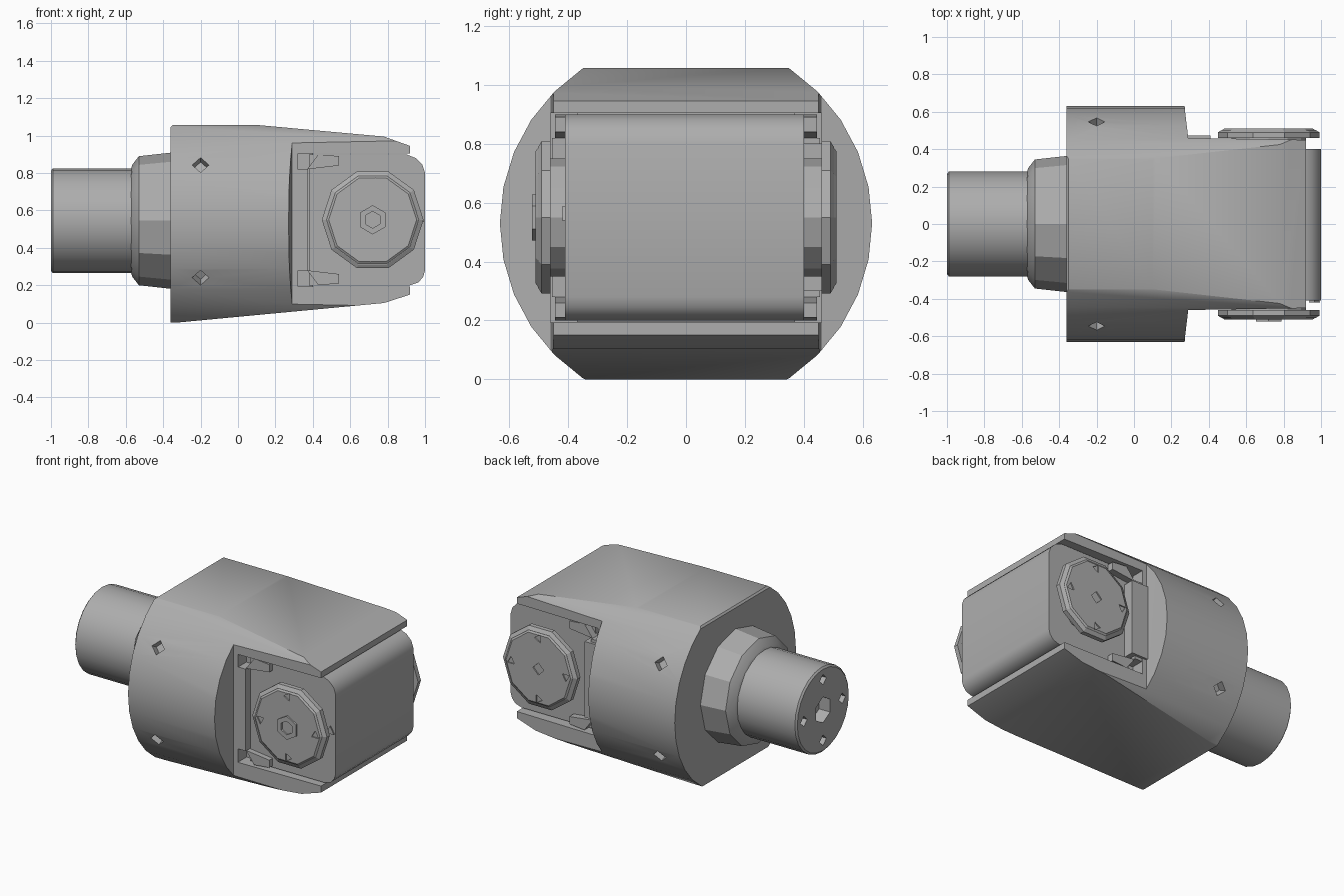
import bpy, bmesh, math
from mathutils import Vector, Matrix

cube = bpy.data.objects.get("Cube")
if cube:
    bpy.data.objects.remove(cube, do_unlink=True)

grey = bpy.data.materials.new("machined_grey")
grey.use_nodes = True
GREY = (0.42, 0.42, 0.42, 1)
grey.diffuse_color = GREY
grey.node_tree.nodes["Principled BSDF"].inputs["Base Color"].default_value = GREY

AXIS_Z = 0.545   # height of the shaft axis
HUB_X = 0.72     # position of the joint pivot


def finish(name, bm):
    bmesh.ops.recalc_face_normals(bm, faces=bm.faces)
    mesh = bpy.data.meshes.new(name)
    bm.to_mesh(mesh)
    bm.free()
    mesh.materials.append(grey)
    obj = bpy.data.objects.new(name, mesh)
    bpy.context.collection.objects.link(obj)
    return obj


def prism(name, points, depth):
    """Extrude a closed outline of 3D points along depth."""
    bm = bmesh.new()
    face = bm.faces.new([bm.verts.new(p) for p in points])
    ext = bmesh.ops.extrude_face_region(bm, geom=[face])["geom"]
    moved = [v for v in ext if isinstance(v, bmesh.types.BMVert)]
    bmesh.ops.translate(bm, verts=moved, vec=Vector(depth))
    return finish(name, bm)


def side_prism(name, outline, y0, y1):
    return prism(name, [(x, y0, z) for x, z in outline], (0, y1 - y0, 0))


def box(name, x0, x1, y0, y1, z0, z1):
    return side_prism(name, [(x0, z0), (x1, z0), (x1, z1), (x0, z1)], y0, y1)


def rod(name, centre, direction, radius, length, sides, radius2=None, turn=0):
    """Cylinder or cone centred on a point."""
    bm = bmesh.new()
    rot = Vector(direction).to_track_quat("Z", "Y").to_matrix().to_4x4()
    mat = Matrix.Translation(centre) @ rot @ Matrix.Rotation(turn, 4, "Z")
    bmesh.ops.create_cone(bm, cap_ends=True, segments=sides, radius1=radius,
                          radius2=radius if radius2 is None else radius2,
                          depth=length, matrix=mat)
    return finish(name, bm)


def lathe(name, profile, sides):
    """Turn an (x, radius) profile around the shaft axis."""
    bm = bmesh.new()
    rings = []
    for x, r in profile:
        rings.append([bm.verts.new((x, r * math.sin(math.tau * i / sides),
                                    AXIS_Z + r * math.cos(math.tau * i / sides)))
                      for i in range(sides)])
    for a, b in zip(rings, rings[1:]):
        for i in range(sides):
            j = (i + 1) % sides
            bm.faces.new((a[i], a[j], b[j], b[i]))
    bm.faces.new(rings[0])
    bm.faces.new(rings[-1])
    return finish(name, bm)


def boolean(obj, cutters, operation="DIFFERENCE"):
    bpy.context.view_layer.objects.active = obj
    for cutter in cutters:
        mod = obj.modifiers.new("cut", "BOOLEAN")
        mod.operation, mod.solver, mod.object = operation, "EXACT", cutter
        bpy.ops.object.modifier_apply(modifier=mod.name)
        bpy.data.objects.remove(cutter, do_unlink=True)


def smooth(obj, angle=30):
    bpy.ops.object.select_all(action="DESELECT")
    obj.select_set(True)
    bpy.context.view_layer.objects.active = obj
    bpy.ops.object.shade_smooth_by_angle(angle=math.radians(angle))


# Housing: round barrel trimmed by a tapering side profile
housing = rod("housing", (0.29, 0, 0.53), (1, 0, 0), 0.632, 1.3, 32)
trim = side_prism("trim", [(-0.36, 0.0), (-0.33, 0.0), (0.78, 0.105), (0.92, 0.15),
                           (0.92, 0.195), (0.92, 0.905), (0.92, 0.945), (0.78, 0.995),
                           (0.1, 1.057), (-0.35, 1.057), (-0.365, 1.04),
                           (-0.365, 0.03)], -0.8, 0.8)
boolean(housing, [trim], "INTERSECT")
cutters = [box("mouth", 0.32, 1.2, -0.9, 0.9, 0.193, 0.905)]
for s in (-1, 1):
    # Flat flank in front of the barrel, with a slanted shoulder
    flank = [(0.29, s * 0.46), (1.2, s * 0.445), (1.2, s * 0.9), (0.26, s * 0.9),
             (0.272, s * 0.61)]
    cutters.append(prism("flank", [(x, y, -0.2) for x, y in flank], (0, 0, 1.6)))
    # Radial bolt holes
    for dz in (-1, 1):
        way = Vector((0, s * 0.88, dz * 0.48))
        cutters.append(rod("hole", Vector((-0.2, 0, 0.545)) + way * 0.65, way,
                           0.045, 0.16, 4))
boolean(housing, cutters)
smooth(housing)

# Collar and shaft
collar = lathe("collar", [(-0.575, 0.27), (-0.565, 0.3), (-0.53, 0.345),
                          (-0.35, 0.365)], 12)
smooth(collar, 20)
shaft = lathe("shaft", [(-1.0, 0.268), (-0.99, 0.28), (-0.5, 0.28)], 24)
holes = [rod("socket", (-1, 0, AXIS_Z), (1, 0, 0), 0.085, 0.16, 6)]
for i in range(4):
    a = i * math.pi / 2
    holes.append(rod("hole", (-1, 0.2 * math.sin(a), AXIS_Z + 0.2 * math.cos(a)),
                     (1, 0, 0), 0.035, 0.1, 4))
boolean(shaft, holes)
smooth(shaft)

# Head block held between the plates
head = side_prism("head_block", [(0.38, 0.2), (0.92, 0.2), (0.965, 0.215), (0.99, 0.245),
                                 (1.0, 0.28), (1.0, 0.8), (0.985, 0.845), (0.95, 0.88),
                                 (0.9, 0.9), (0.38, 0.9)], -0.41, 0.4)
smooth(head, 35)
box("neck", 0.3, 0.4, -0.37, 0.37, 0.194, 0.904)

for s, label in ((-1, "front"), (1, "back")):
    # Pivot disc with a chamfered rim and bolt holes
    turn = math.radians(18)
    hub = lambda y: (HUB_X, s * y, 0.55)
    out = (0, s, 0)
    rod(label + "_disc_neck", hub(0.43), out, 0.2, 0.08, 12)
    disc = rod(label + "_disc", hub(0.475), out, 0.272, 0.03, 10, turn=turn)
    rod(label + "_disc_rim", hub(0.4965), out, 0.272, 0.013, 10, 0.25, turn)
    face = rod(label + "_disc_face", hub(0.506), out, 0.25, 0.01, 10, 0.235, turn)
    cuts = []
    for i in range(4):
        a = i * math.pi / 2
        cuts.append(rod("hole", (HUB_X + 0.2 * math.cos(a), s * 0.51,
                                 0.55 + 0.2 * math.sin(a)), out, 0.03, 0.024, 3, turn=a))
    if s > 0:
        cuts.append(rod("hole", hub(0.51), out, 0.04, 0.024, 4))
    boolean(face, cuts)

    # Upright bracket beside the disc
    box(label + "_bracket", 0.32, 0.375, s * 0.36, s * 0.455, 0.28, 0.82)
    # Wedge shaped retaining lugs in the corners
    for dz, corner in ((-1, "lower"), (1, "upper")):
        z = lambda d: 0.55 + dz * d
        side_prism(f"{label}_{corner}_lug",
                   [(0.37, z(0.27)), (0.43, z(0.35)), (0.54, z(0.34)), (0.54, z(0.29))],
                   s * 0.39, s * 0.445)

# Raised hex nut with a socket on the front disc
nut = rod("front_hub_nut", (HUB_X, -0.512, 0.55), (0, -1, 0), 0.078, 0.02, 6)
boolean(nut, [rod("socket", (HUB_X, -0.52, 0.55), (0, -1, 0), 0.045, 0.03, 6)])

# Back-side clamp strip and small stop pin on the front edge
box("back_clamp_strip", 0.28, 0.41, 0.4, 0.472, 0.3, 0.8)
rod("stop_pin", (0.965, -0.375, 0.555), (0, 1, 0), 0.034, 0.09, 3, 0.004)
